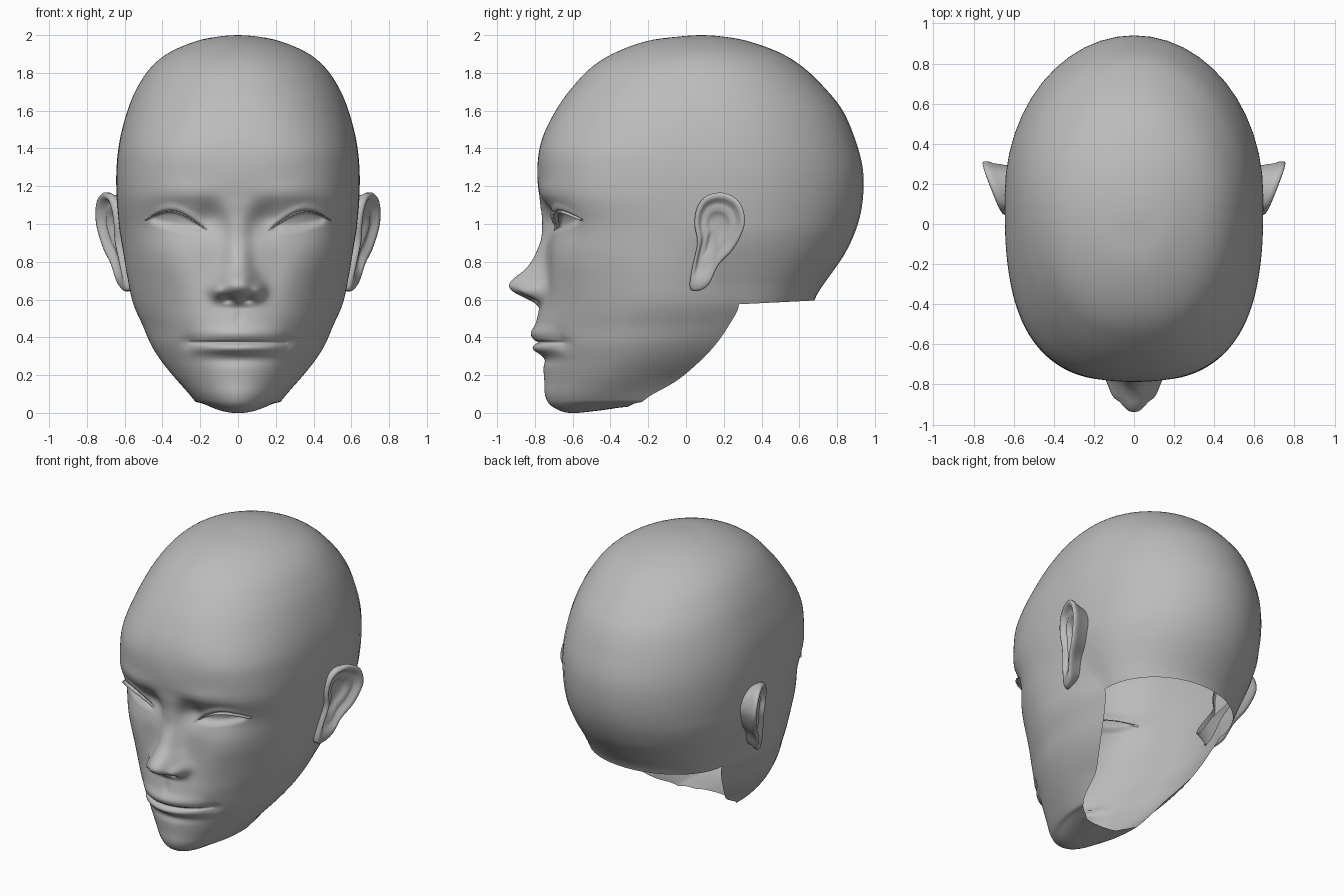
import bpy, bmesh, math
from mathutils import Vector
from mathutils.bvhtree import BVHTree

if "Cube" in bpy.data.objects:
    bpy.data.objects.remove(bpy.data.objects["Cube"])

skin = bpy.data.materials.new("grey_skin")
skin.diffuse_color = (0.5, 0.5, 0.5, 1)
skin.use_nodes = True
skin.node_tree.nodes["Principled BSDF"].inputs["Base Color"].default_value = skin.diffuse_color


def finish(bm, name, recalc=False):
    if recalc:
        bmesh.ops.recalc_face_normals(bm, faces=bm.faces)
    me = bpy.data.meshes.new(name)
    bm.to_mesh(me)
    ob = bpy.data.objects.new(name, me)
    bpy.context.collection.objects.link(ob)
    me.materials.append(skin)
    for p in me.polygons:
        p.use_smooth = True
    return ob


def spline(pts, s, closed=False):
    """Catmull-Rom through a list of tuples."""
    n = len(pts)
    i = int(math.floor(s)) if closed else min(int(s), n - 2)
    t = s - i
    get = (lambda k: pts[k % n]) if closed else (lambda k: pts[max(0, min(n - 1, k))])
    return [0.5 * (2 * b + (c - a) * t + (2 * a - 5 * b + 4 * c - d) * t * t
                   + (3 * b - a - 3 * c + d) * t ** 3)
            for a, b, c, d in zip(get(i - 1), get(i), get(i + 1), get(i + 2))]


def lookup(tab, z):
    """Smooth cubic lookup in a table of (z, value)."""
    if z <= tab[0][0]:
        return tab[0][1]
    if z >= tab[-1][0]:
        return tab[-1][1]
    i = max(k for k in range(len(tab) - 1) if tab[k][0] <= z)

    def slope(k):
        if k in (0, len(tab) - 1):
            return 0
        return (tab[k + 1][1] - tab[k - 1][1]) / (tab[k + 1][0] - tab[k - 1][0])
    h = tab[i + 1][0] - tab[i][0]
    t = (z - tab[i][0]) / h
    return ((2 * t ** 3 - 3 * t * t + 1) * tab[i][1] + (3 * t * t - 2 * t ** 3) * tab[i + 1][1]
            + h * ((t ** 3 - 2 * t * t + t) * slope(i) + (t ** 3 - t * t) * slope(i + 1)))


def blob(x, z, cx, cz, sx, sz):
    return math.exp(-((x - cx) / sx) ** 2 - ((z - cz) / sz) ** 2)


def smooth(a, b, v):
    t = max(0.0, min(1.0, (v - a) / (b - a)))
    return t * t * (3 - 2 * t)


# Head sections: height, front y, half width, widest y, back y, squareness
ROWS = [
    (.03, -.34, .13, -.31, .6, 2), (.01, -.48, .15, -.295, .6, 2), (0, -.62, .175, -.28, .6, 2),
    (.035, -.71, .205, -.255, .6, 2), (.09, -.745, .26, -.19, .6, 2), (.17, -.75, .335, -.05, .6, 2),
    (.27, -.76, .42, .07, .62, 2), (.36, -.78, .48, .155, .64, 2), (.46, -.795, .525, .225, .66, 2),
    (.575, -.775, .57, .28, .68, 2.15), (.70, -.765, .595, .24, .745, 2.35),
    (.85, -.745, .615, .19, .845, 2.75), (1.0, -.732, .632, .16, .91, 3.0),
    (1.15, -.775, .643, .15, .938, 3.1), (1.3, -.787, .643, .14, .935, 2.9),
    (1.45, -.762, .625, .13, .895, 2.6), (1.6, -.69, .585, .12, .83, 2.35),
    (1.72, -.605, .535, .11, .735, 2.2), (1.83, -.50, .46, .10, .62, 2.1),
    (1.91, -.37, .36, .09, .49, 2), (1.97, -.20, .215, .08, .32, 2),
    (1.994, -.02, .09, .08, .18, 2), (2.0, .07, .005, .08, .09, 2)]
NECK = 9   # section where the back of the skull begins
NOSE_H = [(.55, 0), (.58, .025), (.61, .085), (.645, .15), (.675, .17), (.71, .15),
          (.75, .105), (.80, .068), (.90, .035), (1.0, .03), (1.08, .015), (1.16, 0)]
NOSE_W = [(.58, .09), (.65, .105), (.72, .088), (.8, .07), (1.0, .065), (1.12, .10)]


def eye_edges(p):
    base = .965 + .055 * p
    return base - .02 * math.sin(math.pi * p), base + .07 * math.sin(math.pi * p ** 1.2)


def relief(x, z):
    """Forward displacement of the facial features."""
    x = abs(x)
    d = lookup(NOSE_H, z) * math.exp(-(x / lookup(NOSE_W, z)) ** 2.6)
    d += .05 * blob(x, z, .108, .64, .033, .04)        # nostril wing
    d -= .035 * blob(x, z, .05, .60, .026, .016)       # nostril
    d -= .012 * blob(x, z, .18, .72, .07, .15)         # beside the nose
    d -= .035 * blob(x, z, .15, 1.03, .07, .08)        # inner eye socket
    d -= .022 * blob(x, z, .32, 1.02, .15, .10)        # eye socket
    d += .012 * blob(x, z, .27, 1.17, .18, .05)        # brow
    d += .012 * blob(x, z, .38, .80, .14, .13)         # cheek
    # cheeks and temples slope back from the middle
    d -= .06 * (math.sqrt(x * x + .0025) - .05) * smooth(.5, .85, z) * smooth(1.45, 1.2, z)
    # lips and the line between them
    k = max(0.0, 1 - (x / .26) ** 2)
    d += k ** .8 * (.03 * math.exp(-((z - .415) / .042) ** 2) + .034 * math.exp(-((z - .34) / .028) ** 2))
    d -= k ** .3 * .022 * math.exp(-((z - .373) / .008) ** 2)
    d -= .014 * blob(x, z, 0, .28, .18, .03)
    d -= .008 * blob(x, z, 0, .50, .02, .04)
    d -= .015 * blob(x, z, .26, .375, .04, .03)
    # eye opening under the upper lid
    p = (x - .15) / .335
    if 0 < p < 1:
        lo, up = eye_edges(p)
        inside = smooth(up + .006, up - .006, z) * smooth(lo - .02, lo + .03, z)
        d -= .026 * inside * smooth(0, .15, p) * smooth(1, .85, p)
        d += .012 * math.exp(-((z - up - .015) / .02) ** 2) * math.sin(math.pi * p)
    return d * smooth(1.45, 1.3, z)


# Head shell, open at the neck; the jaw narrows toward the neck opening
FN, BN = 90, 24
bm = bmesh.new()
steps = []
for i in range(len(ROWS) - 1):
    sub = 16 if 5 <= i < 13 else 6
    steps += [i + j / sub for j in range(sub)]
steps.append(len(ROWS) - 1)
prev = None
for s in steps:
    z, yf, w, yc, yb, n = spline(ROWS, s)
    taper = smooth(1.0, .5, z) * smooth(.02, .2, z)
    w *= 1 + .08 * taper
    ring = []
    for i in range(-FN, FN + 1):
        X = math.sin(i / FN * math.pi / 2)
        Y = max(0.0, 1 - abs(X) ** n) ** (1 / n)
        zz = z + (max(z, .03 + .008 * s) - z) * X * X
        x = w * X * (1 - .24 * taper * max(0, 1 - Y / .55) ** 1.5)
        y = yc - (yc - yf) * Y - relief(x, zz) * smooth(0, .5, Y)
        ring.append(bm.verts.new((x, y, zz)))
    if s >= NECK:
        wb = w * (1 - .24 * taper)
        for i in range(1, BN):
            a = math.pi * i / BN
            ring.append(bm.verts.new((wb * math.cos(a), yc + (yb - yc) * math.sin(a),
                                      z + .02 * math.sin(a) * smooth(.75, .575, z))))
    if prev:
        m = len(prev)
        closed = m > 2 * FN + 1
        for i in range(m if closed else m - 1):
            j = (i + 1) % m
            bm.faces.new((prev[i], prev[j], ring[j], ring[i]))
    prev = ring
bm.faces.new(prev)
bm.normal_update()
tree = BVHTree.FromBMesh(bm)
finish(bm, "head")


# Upper eyelashes: thin ribbons along the lids
for side, label in ((-1, "right"), (1, "left")):
    bm = bmesh.new()
    last = None
    for i in range(25):
        p = i / 24
        x = side * (.155 + .33 * p)
        z = eye_edges(p)[1]
        y = tree.ray_cast(Vector((x, -2, z + .008)), Vector((0, 1, 0)))[0].y
        out = .006 + .016 * math.sin(math.pi * p) + .012 * p
        ring = [bm.verts.new(c) for c in ((x, y + .015, z + .008), (x + side * .01 * p, y - out, z),
                                          (x, y + .015, z - .004))]
        if last:
            for a, b in ((0, 1), (1, 2), (2, 0)):
                bm.faces.new((last[a], last[b], ring[b], ring[a]))
        last = ring
    finish(bm, label + "_eyelash", True)


# Ears: nested outline loops, swept outward toward the back
EAR = [(.02, .665), (.06, .645), (.12, .68), (.17, .78), (.245, .86), (.295, .95), (.312, 1.03),
       (.28, 1.12), (.2, 1.165), (.11, 1.15), (.06, 1.09), (.045, 1.0), (.06, .9), (.035, .78)]
LOOPS = [(.84, -.075), (.94, -.05), (1.0, -.03), (1.0, -.008), (.96, 0), (.88, .002), (.80, -.008),
         (.72, -.028), (.62, -.034), (.50, -.028), (.40, -.045), (.25, -.055), (.08, -.055)]
WIDTHS = [(r[0], r[2]) for r in ROWS[4:]]

for side, label in ((-1, "right"), (1, "left")):
    bm = bmesh.new()
    last = None
    for scale, off in LOOPS:
        ring = []
        for i in range(56):
            y, z = spline(EAR, i / 4, True)
            cy, cz = .165, .99
            yy, zz = cy + (y - cy) * scale, cz + (z - cz) * scale
            depth = off * smooth(.60, .85, zz) if scale < .9 else off
            x = lookup(WIDTHS, zz) + .012 + .39 * (yy - .03) + depth
            if off < -.06:   # root buried in the head
                x = lookup(WIDTHS, zz) - .03 - .09 * smooth(.95, .7, zz)
            ring.append(bm.verts.new((side * x, yy, zz)))
        if last:
            for i in range(56):
                j = (i + 1) % 56
                bm.faces.new((last[i], last[j], ring[j], ring[i]))
        last = ring
    bm.faces.new(last)
    finish(bm, label + "_ear", True)
